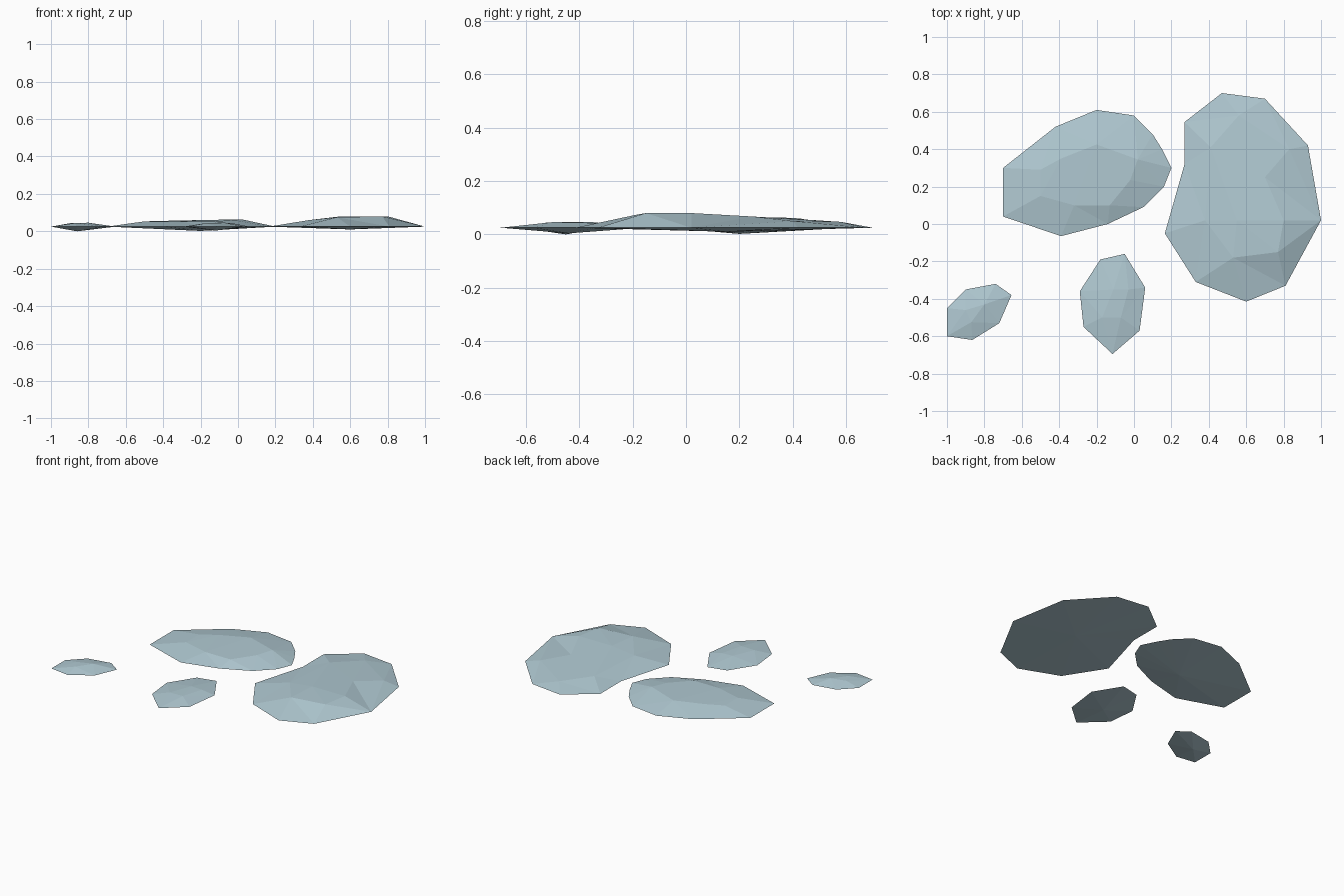
import bpy, bmesh
from mathutils import Vector
from mathutils.geometry import delaunay_2d_cdt

if "Cube" in bpy.data.objects:
    bpy.data.objects.remove(bpy.data.objects["Cube"])

RIM_Z = 0.025
stone = bpy.data.materials.new("pale_blue_stone")
stone.diffuse_color = (0.44, 0.59, 0.65, 1)
stone.use_nodes = True
stone.node_tree.nodes["Principled BSDF"].inputs["Base Color"].default_value = stone.diffuse_color


def slab(name, outline, crown, keel):
    """Flat faceted stone: rim outline, raised crown points, shallow pointed underside."""
    n = len(outline)
    flat = [Vector(p) for p in outline] + [Vector(p[:2]) for p in crown]
    heights = [RIM_Z] * n + [p[2] for p in crown]
    edges = [(i, (i + 1) % n) for i in range(n)]
    pts, _, faces, orig, _, _ = delaunay_2d_cdt(flat, edges, [], 1, 1e-5)
    bm = bmesh.new()
    vs = [bm.verts.new((p.x, p.y, heights[o[0]])) for p, o in zip(pts, orig)]
    for f in faces:                                  # faceted top
        bm.faces.new([vs[i] for i in f])
    rim = {o[0]: v for v, o in zip(vs, orig)}
    tip = bm.verts.new(keel)
    for a, b in edges:                               # underside fan
        bm.faces.new((rim[b], rim[a], tip))
    bmesh.ops.recalc_face_normals(bm, faces=bm.faces)
    me = bpy.data.meshes.new(name)
    bm.to_mesh(me)
    bm.free()
    me.materials.append(stone)
    bpy.context.collection.objects.link(bpy.data.objects.new(name, me))


# Large stone on the right
slab("large_stone",
     [(.27, .545), (.47, .70), (.70, .67), (.93, .42), (1.0, .02), (.81, -.33),
      (.60, -.415), (.33, -.31), (.165, -.05), (.27, .32)],
     [(.53, -.18, .075), (.77, -.15, .08), (.80, .02, .08), (.55, .02, .08), (.38, .02, .06),
      (.70, .25, .067), (.41, .41, .058), (.56, .58, .047), (.83, .40, .05)],
     (.6, .15, .01))

# Medium stone at the back left
slab("medium_stone",
     [(-.70, .30), (-.42, .52), (-.20, .61), (0, .58), (.10, .48), (.15, .40), (.20, .30),
      (.16, .20), (.05, .09), (-.14, 0), (-.39, -.065), (-.70, .04)],
     [(-.20, .425, .06), (.02, .345, .064), (-.02, .235, .06), (-.13, .10, .053),
      (-.32, .10, .053), (-.50, .15, .053), (-.50, .29, .053), (-.39, .35, .056)],
     (-.2, .2, .002))

# Small stone in the front
slab("small_stone",
     [(-.18, -.19), (-.05, -.16), (.06, -.34), (.03, -.57), (-.115, -.695),
      (-.27, -.55), (-.29, -.36)],
     [(-.11, -.35, .046), (-.07, -.50, .046), (-.17, -.50, .044), (-.03, -.35, .043)],
     (-.12, -.44, .004))

# Smallest stone at the left
slab("tiny_stone",
     [(-1, -.45), (-.90, -.35), (-.74, -.32), (-.655, -.38), (-.72, -.53),
      (-.865, -.62), (-1, -.60)],
     [(-.80, -.43, .046), (-.87, -.525, .044), (-.90, -.46, .043)],
     (-.86, -.45, 0))
